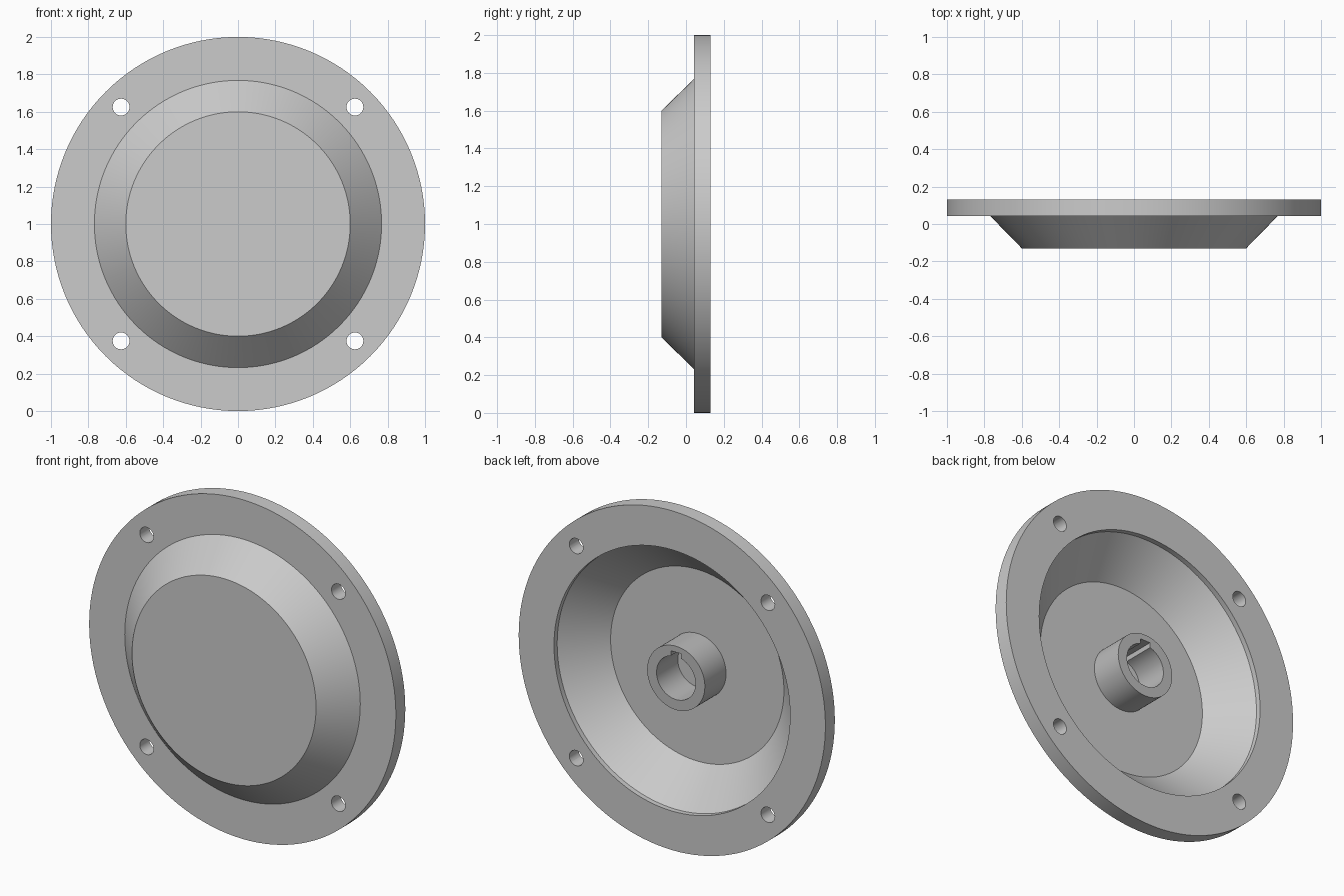
import bpy, bmesh
from math import cos, sin, pi, asin

if "Cube" in bpy.data.objects:
    bpy.data.objects.remove(bpy.data.objects["Cube"])

CZ = 1.0     # height of the axis, which runs along y
SEG = 128


def finish(name, bm, mat=None):
    bmesh.ops.recalc_face_normals(bm, faces=bm.faces)
    me = bpy.data.meshes.new(name)
    bm.to_mesh(me)
    bm.free()
    ob = bpy.data.objects.new(name, me)
    bpy.context.collection.objects.link(ob)
    if mat:
        me.materials.append(mat)
    return ob


def extrude_rings(outline_sets, caps):
    """Join equal-length rings of points in order; cap the ends on request."""
    bm = bmesh.new()
    rings = [[bm.verts.new(p) for p in ring] for ring in outline_sets]
    n = len(rings[0])
    for a, b in zip(rings, rings[1:]):
        for i in range(n):
            j = (i + 1) % n
            bm.faces.new((a[i], a[j], b[j], b[i]))
    if caps:
        bm.faces.new(rings[0])
        bm.faces.new(rings[-1])
    return bm


def circle(r, y, x=0, z=CZ, n=SEG):
    return [(x + r * cos(2 * pi * i / n), y, z + r * sin(2 * pi * i / n)) for i in range(n)]


def cut(ob, cutter):
    mod = ob.modifiers.new("cut", 'BOOLEAN')
    mod.operation = 'DIFFERENCE'
    mod.solver = 'EXACT'
    mod.object = cutter
    cutter.hide_render = True
    bpy.context.view_layer.objects.active = ob
    bpy.ops.object.modifier_apply(modifier=mod.name)
    bpy.data.objects.remove(cutter, do_unlink=True)


def smooth(ob):
    bpy.ops.object.select_all(action='DESELECT')
    ob.select_set(True)
    bpy.context.view_layer.objects.active = ob
    bpy.ops.object.shade_smooth_by_angle(angle=0.5)


def material(name, v):
    m = bpy.data.materials.new(name)
    m.diffuse_color = (v, v, v, 1)
    m.use_nodes = True
    m.node_tree.nodes["Principled BSDF"].inputs["Base Color"].default_value = m.diffuse_color
    return m


# Dished cover with flange: (radius, y) from front face round to inner floor
profile = [(.6, -.13), (.768, .042), (1, .042), (1, .13), (.77, .13), (.77, .1), (.565, -.105)]
cover = finish("dished_cover", extrude_rings([circle(r, y) for r, y in profile], True))

# Four bolt holes
for sx in (-1, 1):
    for sz in (-1, 1):
        rings = [circle(.045, y, sx * .625, CZ + sz * .625, 32) for y in (-.05, .2)]
        cut(cover, finish("bolt_hole_cutter", extrude_rings(rings, True)))
smooth(cover)

# Hub sleeve with a keyway at the top of its bore
HUB_R, BORE_R, KEY_W, KEY_TOP = .188, .127, .034, .152
a = asin(KEY_W / BORE_R)
N = 64
angles = [pi / 2 + a + (2 * pi - 2 * a) * i / (N - 3) for i in range(N - 2)]
bore = [(BORE_R * cos(t), BORE_R * sin(t)) for t in angles]
bore += [(KEY_W, KEY_TOP), (-KEY_W, KEY_TOP)]
outer = [(HUB_R * cos(t), HUB_R * sin(t)) for t in angles]
outer += [(HUB_R * cos(pi / 2 - s * a / 3), HUB_R * sin(pi / 2 - s * a / 3)) for s in (1, -1)]


def at(points, y):
    return [(x, y, CZ + z) for x, z in points]


BASE, END = -.106, .093
hub = finish("keyed_hub", extrude_rings(
    [at(outer, BASE), at(outer, END), at(bore, END), at(bore, BASE), at(outer, BASE)], False),
    material("hub_grey", .5))
bm = bmesh.new()
bm.from_mesh(hub.data)
bmesh.ops.remove_doubles(bm, verts=bm.verts, dist=1e-5)
bmesh.ops.recalc_face_normals(bm, faces=bm.faces)
bm.to_mesh(hub.data)
bm.free()
smooth(hub)
